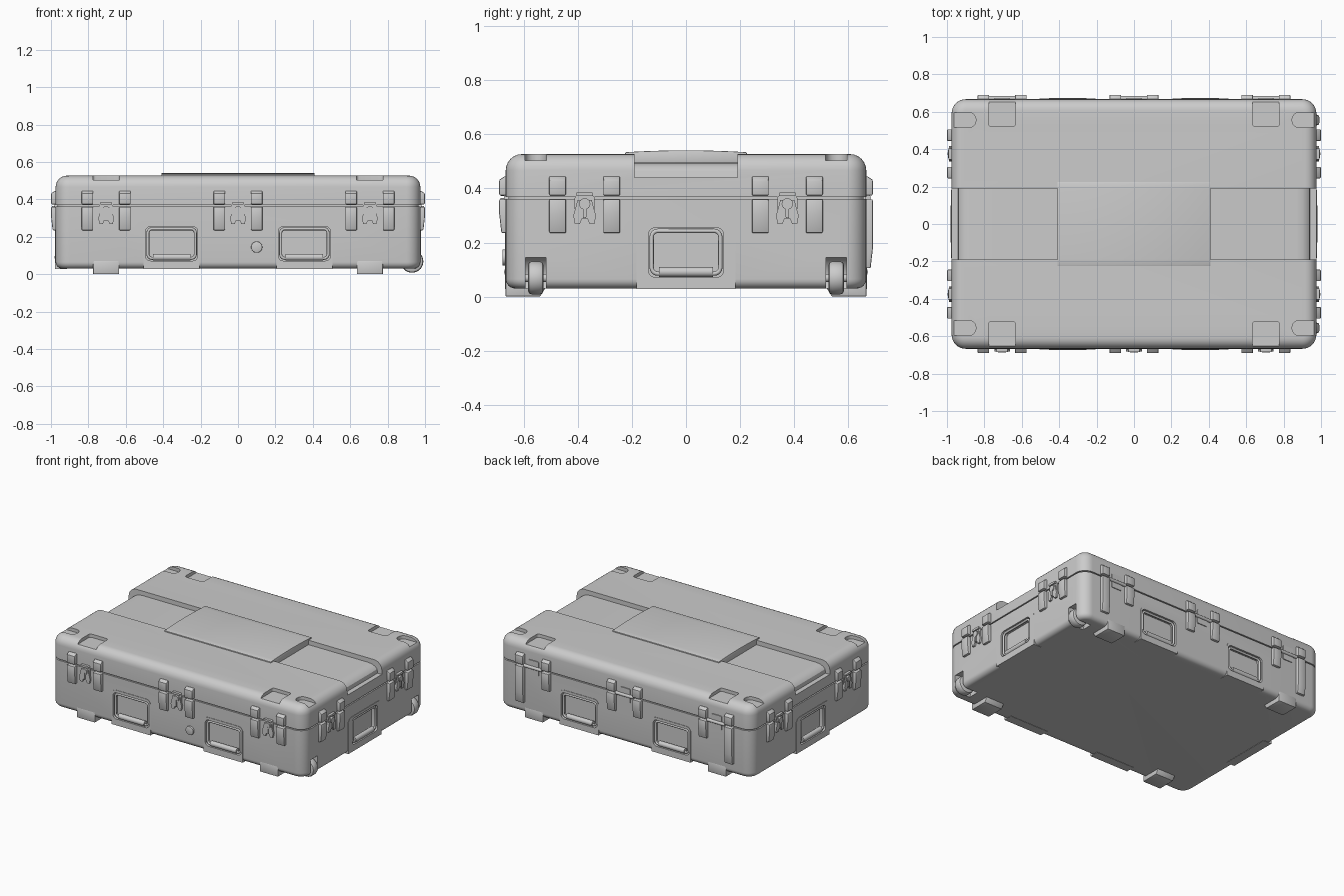
import bpy, bmesh
from math import pi, sin, cos, radians
from mathutils import Matrix, Vector

if "Cube" in bpy.data.objects:
    bpy.data.objects.remove(bpy.data.objects["Cube"])

I = Matrix.Identity(4)
HX, HY = 0.975, 0.667          # half length and half depth of the shell
WHEEL_Y, FOOT_X = 0.556, 0.705


def face(side, u=0):
    """Local frame on a side: x runs along it, -y points outward."""
    turn = {'front': 0, 'right': pi / 2, 'back': pi, 'left': -pi / 2}[side]
    d = HY if side in ('front', 'back') else HX
    return Matrix.Rotation(turn, 4, 'Z') @ Matrix.Translation((u, -d, 0))


def prism(bm, pts, axis, t0, t1, M=I):
    put = {'x': lambda p, t: (t, p[0], p[1]),
           'y': lambda p, t: (p[0], t, p[1]),
           'z': lambda p, t: (p[0], p[1], t)}[axis]
    a = [bm.verts.new(M @ Vector(put(p, t0))) for p in pts]
    b = [bm.verts.new(M @ Vector(put(p, t1))) for p in pts]
    bm.faces.new(a)
    bm.faces.new(b[::-1])
    n = len(pts)
    for i in range(n):
        bm.faces.new((a[i], b[i], b[(i + 1) % n], a[(i + 1) % n]))


def rrect(cx, cy, w, h, r, n=5):
    out = []
    for k, (sx, sy) in enumerate(((1, 1), (-1, 1), (-1, -1), (1, -1))):
        for i in range(n + 1):
            a = (k + i / n) * pi / 2
            out.append((cx + sx * (w / 2 - r) + r * cos(a), cy + sy * (h / 2 - r) + r * sin(a)))
    return out


def circle(cx, cy, r, n=24):
    return [(cx + r * cos(2 * pi * i / n), cy + r * sin(2 * pi * i / n)) for i in range(n)]


def finish(bm, name, bevel=0, smooth=True):
    bmesh.ops.recalc_face_normals(bm, faces=bm.faces)
    if bevel:
        es = [e for e in bm.edges if e.calc_face_angle(0) > radians(35)]
        bmesh.ops.bevel(bm, geom=es, offset=bevel, segments=2, profile=0.5, affect='EDGES')
    me = bpy.data.meshes.new(name)
    bm.to_mesh(me)
    bm.free()
    ob = bpy.data.objects.new(name, me)
    bpy.context.collection.objects.link(ob)
    if smooth:
        shade(ob)
    return ob


def shade(ob):
    bpy.ops.object.select_all(action='DESELECT')
    ob.select_set(True)
    bpy.context.view_layer.objects.active = ob
    bpy.ops.object.shade_smooth_by_angle(angle=radians(30))


def boolean(ob, cutter, op='DIFFERENCE'):
    m = ob.modifiers.new('cut', 'BOOLEAN')
    m.object, m.operation, m.solver = cutter, op, 'EXACT'
    me = bpy.data.meshes.new_from_object(ob.evaluated_get(bpy.context.evaluated_depsgraph_get()))
    ob.modifiers.clear()
    ob.data = me
    bpy.data.objects.remove(cutter)


def shell(name, z0, z1, rv, r, zr):
    """Box with round vertical corners and one round rim at height zr."""
    bm = bmesh.new()
    prism(bm, rrect(0, 0, 2 * HX, 2 * HY, rv, 8), 'z', z0, z1)
    bmesh.ops.recalc_face_normals(bm, faces=bm.faces)
    rim = [e for e in bm.edges if all(abs(v.co.z - zr) < 1e-5 for v in e.verts)]
    bmesh.ops.bevel(bm, geom=rim, offset=r, segments=6, profile=0.5, affect='EDGES')
    return finish(bm, name, smooth=False)


# side, position, pad width of every carry handle
handles = [('front', -.355, .30), ('front', .355, .30), ('back', -.355, .30),
           ('back', .355, .30), ('right', 0, .365), ('left', 0, .365)]

# base shell with handle pads, handle pockets and wheel wells
base = shell('base_shell', .03, .361, .075, .035, .03)
bm = bmesh.new()
for s, u, w in handles:
    top = rrect(0, .15, w, .244, .035)[:12]
    prism(bm, top + [(-w / 2, .028), (w / 2, .028)], 'y', -.003, .06, face(s, u))
boolean(base, finish(bm, 'pad_helper', smooth=False), 'UNION')
bm = bmesh.new()
for s, u, w in handles:
    prism(bm, rrect(0, .163, .278, .182, .025), 'y', -.05, .045, face(s, u))
for y in (-WHEEL_Y, WHEEL_Y):
    prism(bm, circle(.935, .066, .088, 32), 'y', y - .038, y + .038)
boolean(base, finish(bm, 'base_cutter', smooth=False))
shade(base)

# lid shell with lengthwise channel, foot notches and corner notches
lid = shell('lid_shell', .369, .527, .075, .06, .527)
bm = bmesh.new()
half = [(.87, .496), (.90, .492), (.925, .481), (.938, .466), (.942, .44), (1.1, .44), (1.1, .7)]
prism(bm, half + [(-x, z) for x, z in half[::-1]], 'y', -.19, .19)
for sx in (-1, 1):
    for sy in (-1, 1):
        prism(bm, rrect(sx * FOOT_X, sy * .61, .142, .18, .015), 'z', .504, .6)
        prism(bm, rrect(sx * .925, sy * WHEEL_Y, .16, .08, .038), 'z', .504, .6)
boolean(lid, finish(bm, 'lid_cutter', smooth=False))
shade(lid)

# seam gasket
bm = bmesh.new()
prism(bm, rrect(0, 0, 2 * HX - .02, 2 * HY - .02, .065, 8), 'z', .35, .38)
finish(bm, 'seam_gasket')

# raised, slightly crowned panel on the lid
bm = bmesh.new()
crown = [(-.225 + .45 * i / 12, .541 - .007 * (i / 6 - 1) ** 2) for i in range(13)]
prism(bm, [(-.225, .49)] + crown + [(.225, .49)], 'x', -.41, .41)
finish(bm, 'top_panel', .003)

# feet
bm = bmesh.new()
for sx in (-1, 1):
    for sy in (-1, 1):
        prism(bm, [(sy * y, z) for y, z in ((.668, .072), (.668, 0), (.54, 0), (.515, .04), (.60, .072))],
              'x', sx * FOOT_X - .07, sx * FOOT_X + .07)
finish(bm, 'feet', .005)

# wheels and hubs
bm = bmesh.new()
for y in (-WHEEL_Y, WHEEL_Y):
    prism(bm, circle(.93, .069, .061, 32), 'y', y - .029, y + .029)
finish(bm, 'wheels', .014)
bm = bmesh.new()
for y in (-WHEEL_Y, WHEEL_Y):
    prism(bm, circle(.93, .069, .015), 'y', y - .042, y + .042)
finish(bm, 'wheel_axles')

# protective ribs above and below the seam
stations = [(s, u) for s in ('front', 'back') for u in (-FOOT_X, 0, FOOT_X)]
stations += [(s, u) for s in ('right', 'left') for u in (-.375, .375)]
bm = bmesh.new()
for s, u in stations:
    for d in (-.1, .1):
        low = .105 if s == 'back' and abs(u + d) > .75 else .235
        M = face(s, u + d)
        prism(bm, [(.02, .445), (-.004, .445), (-.024, .432), (-.024, .374), (.02, .374)], 'x', -.031, .031, M)
        prism(bm, [(.02, .36), (-.024, .36), (-.024, low + .07), (-.016, low), (.02, low)], 'x', -.031, .031, M)
finish(bm, 'guard_ribs', .005)

# latches: keeper, forked body and turn knob
bm = bmesh.new()
fork = [(.026, .358), (.032, .335), (.042, .30), (.036, .268), (.018, .268), (.01, .288)]
for s, u in stations:
    if s == 'back':
        continue
    M = face(s, u)
    prism(bm, rrect(0, .345, .074, .06, .012), 'y', -.006, .01, M)
    prism(bm, fork + [(-x, z) for x, z in fork[::-1]], 'y', -.014, .01, M)
    prism(bm, rrect(0, .379, .062, .014, .005), 'y', -.018, .01, M)
    prism(bm, circle(0, .343, .021), 'y', -.02, .0, M)
    prism(bm, rrect(0, .315, .012, .05, .004), 'y', -.021, .0, M)
finish(bm, 'latches')

# hinges on the back
bm = bmesh.new()
for s, u in stations:
    if s == 'back':
        M = face(s, u)
        prism(bm, rrect(0, .365, .08, .10, .008), 'y', -.006, .01, M)
        prism(bm, circle(-.006, .365, .011, 16), 'x', -.07, .07, M)
finish(bm, 'hinges')

# handle wire frames
cu = bpy.data.curves.new('handle_frames', 'CURVE')
cu.dimensions, cu.bevel_depth, cu.bevel_resolution = '3D', .008, 2
for s, u, w in handles:
    pts = rrect(0, .164, .254, .158, .022, 4)
    sp = cu.splines.new('POLY')
    sp.points.add(len(pts) - 1)
    for p, (x, z) in zip(sp.points, pts):
        p.co = (*(face(s, u) @ Vector((x, .008, z))), 1)
    sp.use_cyclic_u = True
bpy.context.collection.objects.link(bpy.data.objects.new('handle_frames', cu))

# handle grips
bm = bmesh.new()
for s, u, w in handles:
    prism(bm, circle(.012, .091, .018), 'x', -.1, .1, face(s, u))
finish(bm, 'handle_grips')

# pressure valve on the front
bm = bmesh.new()
prism(bm, circle(0, .145, .03, 32), 'y', -.012, .02, face('front', .1))
finish(bm, 'pressure_valve', .003)
